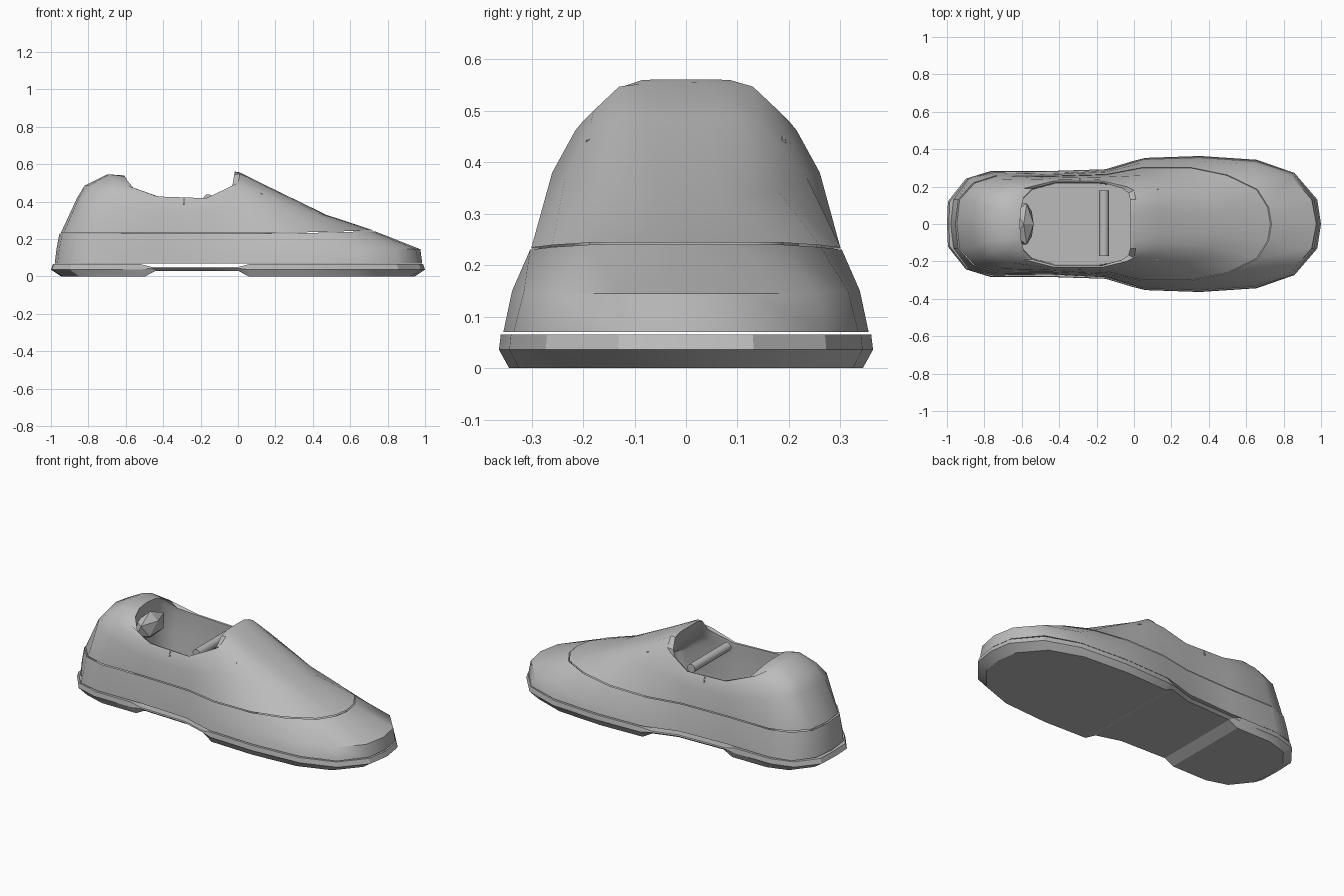
import bpy, bmesh, math
from mathutils import Vector

if "Cube" in bpy.data.objects:
    bpy.data.objects.remove(bpy.data.objects["Cube"])

grey = bpy.data.materials.new("mid grey")
grey.use_nodes = True
grey.diffuse_color = (0.5, 0.5, 0.5, 1)
grey.node_tree.nodes["Principled BSDF"].inputs["Base Color"].default_value = (0.5, 0.5, 0.5, 1)


def finish(obj, angle):
    obj.data.materials.append(grey)
    bpy.ops.object.select_all(action='DESELECT')
    obj.select_set(True)
    bpy.context.view_layer.objects.active = obj
    bpy.ops.object.shade_smooth_by_angle(angle=math.radians(angle))


def scaled(half, s, z=None, dz=0):
    """Copy a half outline, shrunk towards the middle and moved in height."""
    return [(p[0] * s, p[1] * s, (p[2] if z is None else z) + dz) for p in half]


def loft(name, halves, cap_start=False, cap_end=False, angle=30):
    """Skin a stack of half outlines (heel to toe), mirrored across y = 0."""
    bm = bmesh.new()
    rings = []
    for half in halves:
        full = half + [(x, -y, z) for x, y, z in half[-2:0:-1]]
        rings.append([bm.verts.new(p) for p in full])
    n = len(rings[0])
    for low, high in zip(rings, rings[1:]):
        for i in range(n):
            j = (i + 1) % n
            bm.faces.new((low[i], high[i], high[j], low[j]))
    for ring, wanted, flip in ((rings[0], cap_start, False), (rings[-1], cap_end, True)):
        for i in range(n // 2 if wanted else 0):
            ids = list(dict.fromkeys((i, i + 1, n - i - 1, (n - i) % n)))
            face = [ring[k] for k in ids]
            bm.faces.new(face[::-1] if flip else face)
    mesh = bpy.data.meshes.new(name)
    bm.to_mesh(mesh)
    bm.free()
    obj = bpy.data.objects.new(name, mesh)
    bpy.context.collection.objects.link(obj)
    finish(obj, angle)
    return obj


def rod(name, a, b, radius, sides):
    a, b = Vector(a), Vector(b)
    bpy.ops.mesh.primitive_cylinder_add(vertices=sides, radius=radius, depth=(b - a).length,
                                        location=(a + b) / 2)
    obj = bpy.context.object
    obj.name = name
    obj.rotation_euler = (b - a).to_track_quat('Z', 'Y').to_euler()
    finish(obj, 40)


# Sole with a thin raised arch between the heel block and the forefoot
plan = [(-.99, 0), (-.985, .12), (-.89, .24), (-.76, .28), (-.52, .28), (-.46, .28), (-.15, .29),
        (0, .335), (.06, .35), (.35, .36), (.65, .34), (.85, .27), (.97, .13), (.99, 0)]
arch = [-.5 < x < .05 for x, y in plan]
top = [(x, y, .05 if a else .065) for (x, y), a in zip(plan, arch)]
middle = [(x * 1.01, y * 1.01, .043 if a else .036) for (x, y), a in zip(plan, arch)]
bottom = [(x * .955, y * .955, .03 if a else 0) for (x, y), a in zip(plan, arch)]
loft("sole", [bottom, middle, top], True, True, 25)

# Lower band wrapping the foot, sloping down over the toe
base = [(-.98, 0, .07), (-.965, .13, .07), (-.88, .245, .07), (-.75, .275, .07), (-.45, .27, .07),
        (-.15, .285, .07), (.05, .345, .07), (.35, .355, .07), (.65, .335, .07),
        (.85, .27, .07), (.965, .13, .07), (.985, 0, .07)]
waist = [(-.97, 0, .15), (-.955, .13, .15), (-.87, .235, .15), (-.745, .268, .15), (-.45, .265, .15),
         (-.15, .278, .15), (.05, .33, .15), (.35, .338, .15), (.64, .315, .15),
         (.84, .255, .145), (.95, .13, .145), (.975, 0, .145)]
seam = [(-.955, 0, .228), (-.94, .13, .228), (-.86, .22, .228), (-.74, .258, .228), (-.45, .256, .228),
        (-.15, .265, .228), (.05, .303, .228), (.3, .303, .23), (.5, .262, .235),
        (.66, .185, .24), (.72, .09, .24), (.735, 0, .24)]
loft("lower_band", [base, waist, seam, scaled(seam, .97, dz=-.012)], True, False, 40)

# Upper: heel, quarters and instep rising to the collar, then the lining
ankle = [(-.86, 0, .42), (-.85, .12, .42), (-.81, .19, .42), (-.7, .24, .39), (-.45, .246, .34),
         (-.15, .252, .34), (.05, .26, .38), (.2, .235, .37), (.36, .18, .343),
         (.43, .12, .338), (.46, .06, .332), (.47, 0, .33)]
shoulder = [(-.82, 0, .485), (-.8, .09, .485), (-.77, .15, .485), (-.67, .205, .465), (-.45, .236, .41),
            (-.16, .24, .4), (-.01, .215, .462), (.07, .185, .475), (.13, .145, .474),
            (.14, .1, .486), (.15, .05, .486), (.15, 0, .486)]
crown = [(-.7, 0, .545), (-.69, .08, .545), (-.67, .13, .53), (-.59, .19, .485), (-.43, .23, .427),
         (-.17, .231, .418), (-.04, .2, .48), (0, .18, .5), (.01, .13, .547),
         (.01, .09, .552), (.01, .04, .555), (.01, 0, .556)]
collar = [(-.61, 0, .54), (-.605, .08, .535), (-.59, .14, .51), (-.54, .19, .45), (-.42, .222, .425),
          (-.17, .222, .415), (-.06, .19, .46), (-.03, .165, .485), (-.02, .13, .545),
          (-.02, .085, .56), (-.02, .04, .561), (-.02, 0, .561)]
tongue_back = [(x + (.03 if x > -.1 else -.01), y, z - (.05 if x > -.1 else .03)) for x, y, z in collar]
lining = [(x + (.2 if x > -.1 else -.02), y, .3) for x, y, z in collar]
footbed = scaled(lining, .97, z=.1)
loft("upper", [scaled(seam, .992, dz=.004), ankle, shoulder, crown, collar,
               tongue_back, lining, footbed], False, True, 35)

# Cross bar spanning the opening
rod("cross_bar", (-.16, -.17, .413), (-.16, .18, .413), .026, 12)

# Nearly flush edge strips beside the tongue and short collar stitches
for side, label in ((1, "left"), (-1, "right")):
    rod(label + "_tongue_edge", (-.01, side * .18, .488), (.13, side * .188, .438), .007, 6)
    rod(label + "_collar_stitch", (-.29, side * .233, .418), (-.29, side * .242, .385), .005, 6)

# Crumpled heel padding
bpy.ops.mesh.primitive_ico_sphere_add(subdivisions=1, radius=1, location=(-.59, 0, .41))
pad = bpy.context.object
pad.name = "heel_padding"
pad.scale = (.06, .13, .08)
finish(pad, 10)
